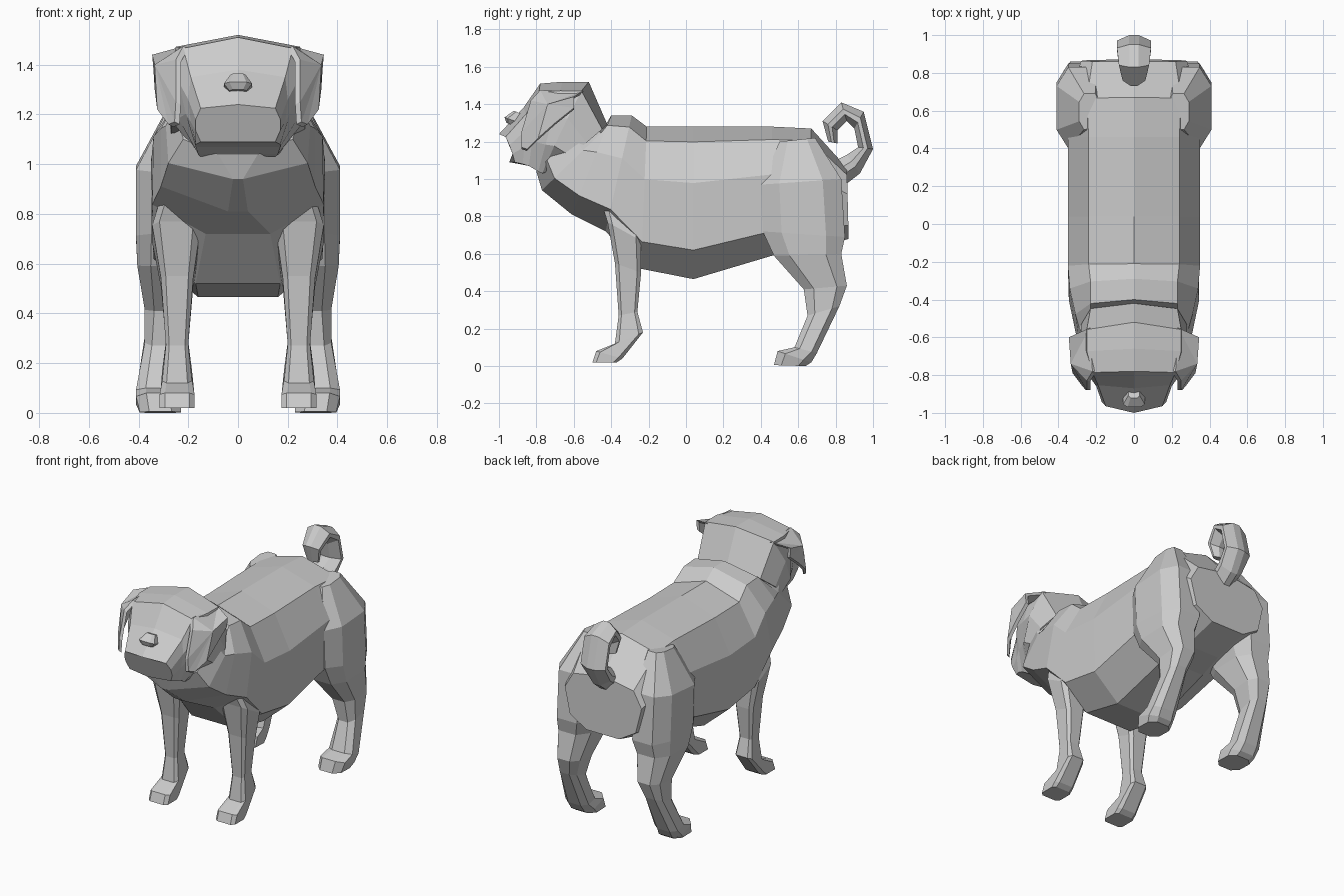
import bpy, bmesh
from mathutils import Vector

cube = bpy.data.objects.get("Cube")
if cube:
    bpy.data.objects.remove(cube, do_unlink=True)

grey = bpy.data.materials.new("plain grey")
grey.use_nodes = True
colour = (0.6, 0.6, 0.6, 1)
grey.diffuse_color = colour
grey.node_tree.nodes["Principled BSDF"].inputs["Base Color"].default_value = colour


def finish(name, bm):
    """Turn a bmesh into a flat shaded object with outward normals."""
    bmesh.ops.remove_doubles(bm, verts=bm.verts, dist=0.0005)
    bmesh.ops.recalc_face_normals(bm, faces=bm.faces)
    mesh = bpy.data.meshes.new(name)
    bm.to_mesh(mesh)
    bm.free()
    mesh.materials.append(grey)
    obj = bpy.data.objects.new(name, mesh)
    bpy.context.collection.objects.link(obj)
    return obj


def loft(name, sections):
    """Skin a row of closed sections and cap both ends."""
    bm = bmesh.new()
    rings = [[bm.verts.new(p) for p in section] for section in sections]
    count = len(rings[0])
    for near, far in zip(rings, rings[1:]):
        for i in range(count):
            j = (i + 1) % count
            bm.faces.new((near[i], near[j], far[j], far[i]))
    bm.faces.new(rings[0])
    bm.faces.new(rings[-1])
    return finish(name, bm)


def trunk_section(top, bottom, widths, levels, bow=0):
    """Symmetric section between a top and a bottom (y, z) point."""
    top, bottom = Vector((0, *top)), Vector((0, *bottom))
    half = [top.lerp(bottom, t) + Vector((w, bow * w, 0)) for w, t in zip(widths, levels)]
    other = [Vector((-p.x, p.y, p.z)) for p in reversed(half)]
    return [top] + half + [bottom] + other


def limb_section(front, back, inner, outer, side, bevel):
    """Eight sided section between a front and a back (y, z) point."""
    a, b = Vector((0, *front)), Vector((0, *back))
    c, d = bevel, 1 - bevel
    outline = ((0, c), (0, d), (c, 1), (d, 1), (1, d), (1, c), (d, 0), (c, 0))
    points = []
    for t, s in outline:
        p = a.lerp(b, t)
        p.x = side * (inner + (outer - inner) * s)
        points.append(p)
    return points


def limb(name, rows, side=1, bevel=0.2):
    return loft(name, [limb_section(*row, side, bevel) for row in rows])


# Torso: neck, neck roll, chest, belly and rump
torso = [
    ((-.50, 1.36), (-.80, 1.04), (.22, .26, .22, .08)),
    ((-.42, 1.28), (-.77, .94), (.23, .29, .28, .02)),
    ((-.40, 1.34), (-.61, .81), (.23, .31, .31, .04)),
    ((-.29, 1.34), (-.43, .72), (.23, .34, .345, .13)),
    ((-.21, 1.28), (-.24, .52), (.24, .35, .34, .17)),
    ((.04, 1.28), (.04, .465), (.24, .35, .34, .16)),
    ((.46, 1.28), (.46, .59), (.24, .35, .34, .15)),
    ((.67, 1.27), (.64, .62), (.25, .35, .30, .12)),
    ((.86, 1.06), (.87, .68), (.22, .28, .24, .12)),
]
loft("torso", [trunk_section(t, b, w, (.1, .37, .81, 1)) for t, b, w in torso])

# Head: broad flat skull narrowing to a short muzzle with a rounded front
head = [
    ((-.42, 1.29), (-.70, 1.05), (.23, .28, .27, .15), 0),
    ((-.52, 1.52), (-.76, 1.03), (.25, .285, .27, .15), -.06),
    ((-.66, 1.52), (-.79, 1.04), (.25, .265, .24, .16), 0),
    ((-.78, 1.51), (-.84, 1.07), (.22, .24, .21, .17), 0),
    ((-.87, 1.38), (-.89, 1.08), (.19, .20, .19, .17), .1),
    ((-1, 1.24), (-.945, 1.09), (.15, .17, .17, .15), .2),
]
loft("head", [trunk_section(t, b, w, (.1, .4, .7, 1), bow) for t, b, w, bow in head])

# Nose
limb("nose", [((-.96, 1.30), (-.91, 1.28), -.035, .035),
              ((-.97, 1.33), (-.89, 1.30), -.057, .057),
              ((-.92, 1.365), (-.86, 1.34), -.03, .03)])

# Curled tail, as outer and inner edges along the curl
tail = [
    ((.84, .96), (.76, 1.08), .07),
    ((.93, 1.03), (.86, 1.13), .08),
    ((1, 1.16), (.92, 1.17), .09),
    ((.95, 1.36), (.90, 1.27), .09),
    ((.83, 1.41), (.86, 1.31), .08),
    ((.73, 1.31), (.81, 1.26), .06),
    ((.76, 1.20), (.81, 1.19), .04),
]
limb("tail", [(a, b, -w, w) for a, b, w in tail], bevel=.36)

# Legs, from body to toe: front point, back point, inner and outer x
front_leg = [
    ((-.46, .90), (-.26, .90), .14, .30),
    ((-.42, .77), (-.24, .67), .15, .345),
    ((-.38, .55), (-.24, .50), .18, .31),
    ((-.36, .27), (-.26, .29), .20, .29),
    ((-.38, .12), (-.23, .18), .185, .305),
    ((-.48, .08), (-.34, .04), .175, .315),
    ((-.50, .02), (-.37, .02), .175, .315),
]
hind_leg = [
    ((.50, 1.20), (.69, 1.22), .18, .29),
    ((.40, .97), (.83, 1.00), .14, .41),
    ((.41, .72), (.85, .69), .14, .41),
    ((.47, .59), (.83, .60), .17, .405),
    ((.63, .41), (.86, .43), .21, .375),
    ((.65, .27), (.82, .32), .25, .375),
    ((.58, .10), (.70, .07), .24, .41),
    ((.49, .08), (.67, .02), .23, .41),
    ((.47, .005), (.64, 0), .23, .395),
]

# Ear: a folded flap flaring from the skull top and hanging forward
ear_outline = [(.22, -.78, 1.475), (.235, -.55, 1.47), (.345, -.60, 1.44),
               (.34, -.60, 1.38), (.335, -.70, 1.30), (.325, -.79, 1.22),
               (.28, -.85, 1.16), (.255, -.88, 1.17), (.25, -.88, 1.25), (.25, -.83, 1.42)]


def ear(name, side):
    bm = bmesh.new()
    for inset in (0, .02):
        loop = [bm.verts.new((side * (x - inset), y, z - inset / 2)) for x, y, z in ear_outline]
        centre = bm.verts.new((side * (.335 - inset), -.74, 1.40 - inset / 2))
        for i, v in enumerate(loop):
            bm.faces.new((v, loop[(i + 1) % len(loop)], centre))
    bmesh.ops.bridge_loops(bm, edges=[e for e in bm.edges if e.is_boundary])
    return finish(name, bm)


for label, side in (("left", 1), ("right", -1)):
    limb(label + "_front_leg", front_leg, side, bevel=.15)
    limb(label + "_hind_leg", hind_leg, side, bevel=.23)
    ear(label + "_ear", side)
